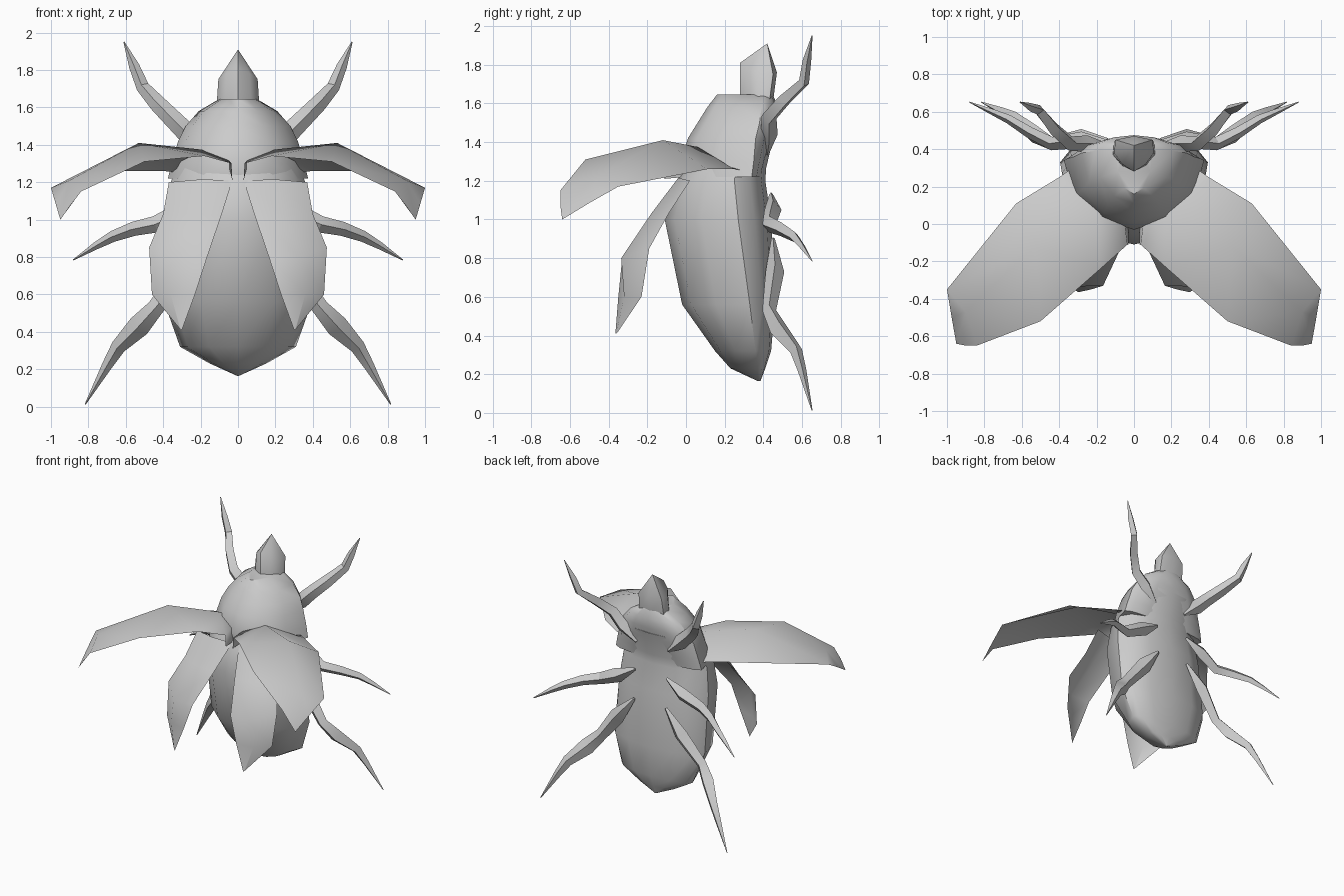
import bpy, bmesh, math
from mathutils import Vector

if "Cube" in bpy.data.objects:
    bpy.data.objects.remove(bpy.data.objects["Cube"])


def finish(name, bm, mirror=False, angle=40):
    """Turn a bmesh into a named, angle-smoothed object."""
    bmesh.ops.recalc_face_normals(bm, faces=bm.faces)
    me = bpy.data.meshes.new(name)
    bm.to_mesh(me)
    bm.free()
    ob = bpy.data.objects.new(name, me)
    bpy.context.collection.objects.link(ob)
    bpy.ops.object.select_all(action='DESELECT')
    ob.select_set(True)
    bpy.context.view_layer.objects.active = ob
    bpy.ops.object.shade_smooth_by_angle(angle=math.radians(angle))
    if mirror:
        m = ob.modifiers.new("Mirror", 'MIRROR')
        m.use_mirror_merge = False
    return ob


def bridge(bm, rings, closed=True, caps=True):
    """Skin a list of equally long point rows with quads."""
    rows = [[bm.verts.new(p) for p in r] for r in rings]
    n = len(rows[0])
    for a, b in zip(rows, rows[1:]):
        for i in range(n if closed else n - 1):
            j = (i + 1) % n
            bm.faces.new((a[i], a[j], b[j], b[i]))
    if caps:
        bm.faces.new(rows[0])
        bm.faces.new(rows[-1])
    bmesh.ops.remove_doubles(bm, verts=bm.verts, dist=0.0005)


def shell(z, w, back, side, belly, n=12):
    """Body section: arched back (-y) and shallow belly (+y) meeting at a side rim."""
    pts = []
    for i in range(n):
        a = 2 * math.pi * i / n
        s = math.sin(a)
        y = side + (back - side) * s if s > 0 else side + (belly - side) * -s
        pts.append((w * math.cos(a), y, z))
    return pts


def body(name, sections):
    bm = bmesh.new()
    bridge(bm, [shell(*s) for s in sections])
    return finish(name, bm)


# Body: z, half width, back y, rim y, belly y
body("abdomen", [(1.46, .27, .10, .36, .462), (1.27, .33, .00, .26, .415),
                 (1.20, .36, -.05, .25, .41),
                 (1.0, .385, -.11, .27, .44), (.56, .395, -.02, .33, .46),
                 (.32, .31, .15, .36, .44), (.23, .15, .23, .37, .41),
                 (.165, .006, .37, .38, .385)])
body("pronotum", [(1.22, .375, -.02, .34, .39), (1.30, .355, -.03, .35, .41),
                  (1.42, .32, .01, .36, .45), (1.50, .28, .06, .38, .465),
                  (1.58, .21, .11, .39, .475), (1.645, .10, .16, .40, .45)])

# Head: ridged along the back, flat underside
bm = bmesh.new()


def head_ring(w, zc, zs, front, side, back):
    half = [(w * .6, (front + side) / 2 - .01, (zc + zs) / 2),
            (w, side, zs), (w * .95, back - .02, zs)]
    return ([(0, front, zc)] + half + [(0, back, zs + .01)]
            + [(-x, y, z) for x, y, z in reversed(half)])


bridge(bm, [head_ring(.115, 1.60, 1.60, .28, .37, .45),
            head_ring(.105, 1.81, 1.75, .28, .38, .47),
            [(0, .42, 1.91)] * 8], caps=False)
finish("head", bm, angle=50)

# Raised wing cases: rows run root to tip, columns inner, middle, outer
bm = bmesh.new()
bridge(bm, [[(.03, -.03, 1.21), (.20, -.04, 1.215), (.37, .02, 1.20)],
            [(.09, -.17, 1.02), (.25, -.18, 1.03), (.40, -.09, 1.03)],
            [(.165, -.33, .80), (.33, -.335, .80), (.475, -.19, .85)],
            [(.23, -.35, .60), (.36, -.32, .60), (.46, -.23, .60)],
            [(.30, -.365, .41), (.305, -.36, .41), (.31, -.355, .415)]],
       closed=False, caps=False)
finish("wing_case", bm, mirror=True, angle=80)

# Spread flight wings: columns trailing edge, ridge, leading edge
bm = bmesh.new()
bridge(bm, [[(.03, -.11, 1.21), (.03, 0, 1.22), (.22, .26, 1.22)],
            [(.035, -.11, 1.30), (.06, .08, 1.33), (.30, .32, 1.25)],
            [(.18, -.24, 1.34), (.20, .06, 1.375), (.40, .25, 1.26)],
            [(.50, -.52, 1.31), (.53, -.12, 1.41), (.63, .11, 1.26)],
            [(.84, -.65, 1.15), (.90, -.47, 1.21), (1.0, -.35, 1.17)],
            [(.90, -.65, 1.075), (.95, -.64, 1.0), (.975, -.50, 1.085)]],
       closed=False, caps=False)
finish("flight_wing", bm, mirror=True, angle=80)


# Legs: four-sided tapering limbs, flat across the body
def leg(name, path, radii):
    pts = [Vector(p) for p in path]
    rings = []
    for i, (p, r) in enumerate(zip(pts, radii)):
        t = (pts[min(i + 1, len(pts) - 1)] - pts[max(i - 1, 0)]).normalized()
        side = t.cross(Vector((0, 1, 0))).normalized()
        up = side.cross(t).normalized()
        rings.append([p + side * r, p + up * r * .8, p - side * r, p - up * r * .8])
    bm = bmesh.new()
    bridge(bm, rings)
    finish(name, bm, mirror=True, angle=30)


leg("front_leg", [(.14, .42, 1.34), (.25, .43, 1.44), (.34, .43, 1.53), (.43, .51, 1.62),
                  (.51, .61, 1.71), (.555, .625, 1.82), (.61, .652, 1.95)],
    [.012, .055, .05, .045, .035, .028, .003])
leg("middle_leg", [(.14, .44, 1.13), (.28, .45, 1.05), (.44, .43, .975), (.56, .49, .95),
                   (.67, .56, .91), (.76, .60, .86), (.88, .652, .785)],
    [.012, .055, .045, .038, .03, .02, .003])
leg("rear_leg", [(.14, .45, .90), (.28, .46, .73), (.44, .43, .53), (.53, .48, .43),
                 (.64, .57, .32), (.70, .60, .22), (.817, .652, .012)],
    [.012, .06, .045, .06, .04, .028, .003])
